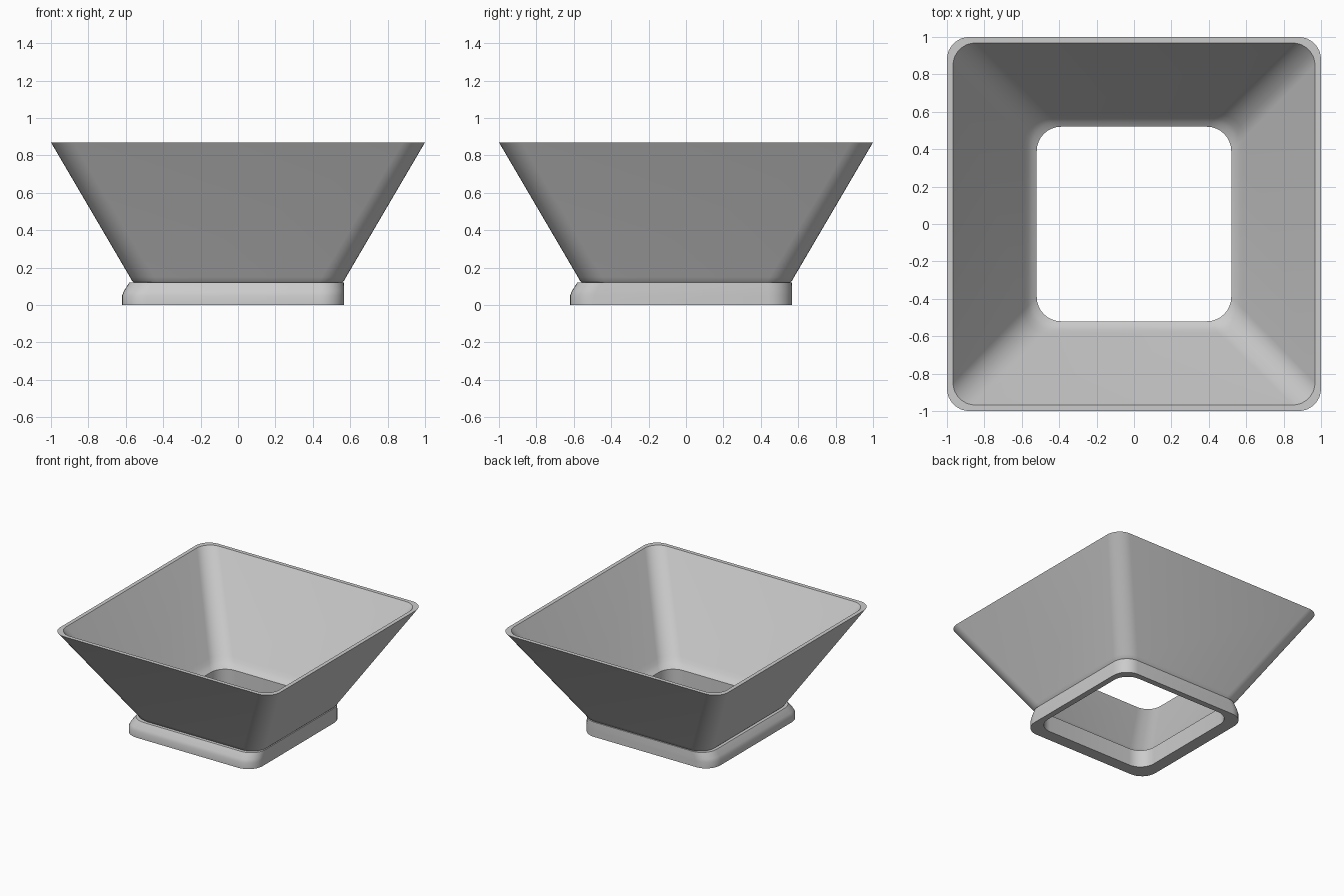
import bpy, bmesh
from math import sin, cos, radians

cube = bpy.data.objects.get("Cube")
if cube:
    bpy.data.objects.remove(cube)

grey = bpy.data.materials.new("light grey")
grey.use_nodes = True
grey.diffuse_color = (0.6, 0.6, 0.6, 1)
grey.node_tree.nodes["Principled BSDF"].inputs["Base Color"].default_value = (0.6, 0.6, 0.6, 1)


def rounded_square(bm, half, z, radius, flare=0.0, steps=8):
    """Loop of verts; flare pushes the -x and -y sides outward."""
    loop = []
    for corner, (sx, sy) in enumerate([(1, 1), (-1, 1), (-1, -1), (1, -1)]):
        cx = sx * (half - radius) - (flare if sx < 0 else 0)
        cy = sy * (half - radius) - (flare if sy < 0 else 0)
        for i in range(steps + 1):
            a = radians(90 * (corner + i / steps))
            loop.append(bm.verts.new((cx + radius * cos(a), cy + radius * sin(a), z)))
    return loop


def loft(name, sections):
    """Skin closed rings of rounded squares into a hollow solid."""
    bm = bmesh.new()
    loops = [rounded_square(bm, *s) for s in sections]
    for a, b in zip(loops, loops[1:] + loops[:1]):
        n = len(a)
        for i in range(n):
            j = (i + 1) % n
            bm.faces.new((a[i], a[j], b[j], b[i]))
    bmesh.ops.recalc_face_normals(bm, faces=bm.faces)
    mesh = bpy.data.meshes.new(name)
    bm.to_mesh(mesh)
    bm.free()
    mesh.materials.append(grey)
    obj = bpy.data.objects.new(name, mesh)
    bpy.context.collection.objects.link(obj)
    bpy.ops.object.select_all(action="DESELECT")
    obj.select_set(True)
    bpy.context.view_layer.objects.active = obj
    bpy.ops.object.shade_smooth_by_angle(angle=radians(32))
    return obj


# Tapered hopper: outside wall up, over the rim, down the inside wall
loft("hopper", [
    (0.53, 0.115, 0.13),
    (0.555, 0.118, 0.13),
    (0.567, 0.13, 0.13),
    (0.578, 0.15, 0.13),
    (1.00, 0.87, 0.12),
    (0.968, 0.87, 0.12),
    (0.585, 0.215, 0.13),
    (0.565, 0.184, 0.13),
    (0.545, 0.16, 0.13),
    (0.52, 0.143, 0.13),
])

# Base collar, stepped outward on two sides
loft("base_collar", [
    (0.52, 0.0, 0.13),
    (0.568, 0.0, 0.13, 0.052),
    (0.568, 0.05, 0.13, 0.052),
    (0.568, 0.075, 0.13, 0.042),
    (0.566, 0.12, 0.13, 0.016),
    (0.54, 0.122, 0.13),
    (0.52, 0.143, 0.13),
])
